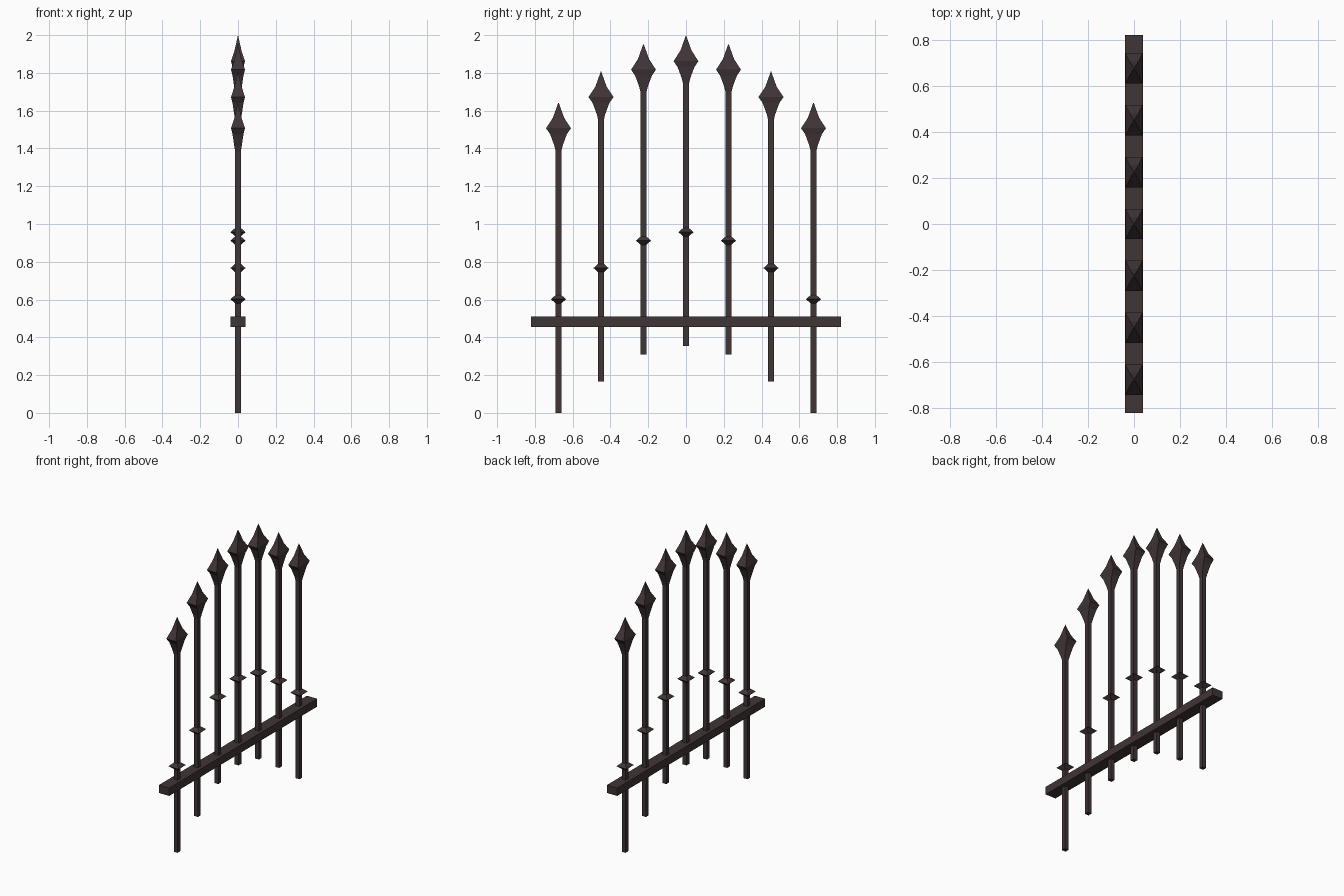
import bpy, bmesh

if "Cube" in bpy.data.objects:
    bpy.data.objects.remove(bpy.data.objects["Cube"])

iron = bpy.data.materials.new("dark iron")
iron.diffuse_color = (0.051, 0.035, 0.036, 1)
iron.use_nodes = True
iron.node_tree.nodes["Principled BSDF"].inputs["Base Color"].default_value = iron.diffuse_color


def loft(name, sections, y=0.0, z0=0.0):
    """Stack of rectangular sections (half x, half y, z), capped at both ends."""
    bm = bmesh.new()
    rings = []
    for hx, hy, z in sections:
        rings.append([bm.verts.new((sx * hx, y + sy * hy, z0 + z))
                      for sx, sy in ((-1, -1), (1, -1), (1, 1), (-1, 1))])
    for a, b in zip(rings, rings[1:]):
        for i in range(4):
            j = (i + 1) % 4
            bm.faces.new((a[i], a[j], b[j], b[i]))
    bm.faces.new(rings[0][::-1])
    bm.faces.new(rings[-1])
    bmesh.ops.remove_doubles(bm, verts=bm.verts, dist=1e-5)
    bmesh.ops.recalc_face_normals(bm, faces=bm.faces)
    me = bpy.data.meshes.new(name)
    bm.to_mesh(me)
    bm.free()
    me.materials.append(iron)
    ob = bpy.data.objects.new(name, me)
    bpy.context.collection.objects.link(ob)
    return ob


R = 0.015  # half width of a bar
BAR = [(R, R, 0), (R, R, 1.42)]
COLLAR = [(R, R, 0.58), (0.04, 0.04, 0.602), (R, R, 0.624)]
SPEAR = [(R, R, 1.385), (0.02, 0.022, 1.415), (0.029, 0.044, 1.475),
         (0.037, 0.066, 1.507), (0.019, 0.030, 1.562), (0, 0, 1.645)]

# pickets: identical spears raised along an arch
for i in range(-3, 4):
    y = i * 0.225
    lift = (0.355, 0.31, 0.165, 0.0)[abs(i)]
    loft("picket_bar", BAR, y, lift)
    loft("picket_collar", COLLAR, y, lift)
    loft("spear_head", SPEAR, y, lift)

# horizontal rail
loft("cross_rail", [(0.04, 0.82, 0.455), (0.04, 0.82, 0.51)])
